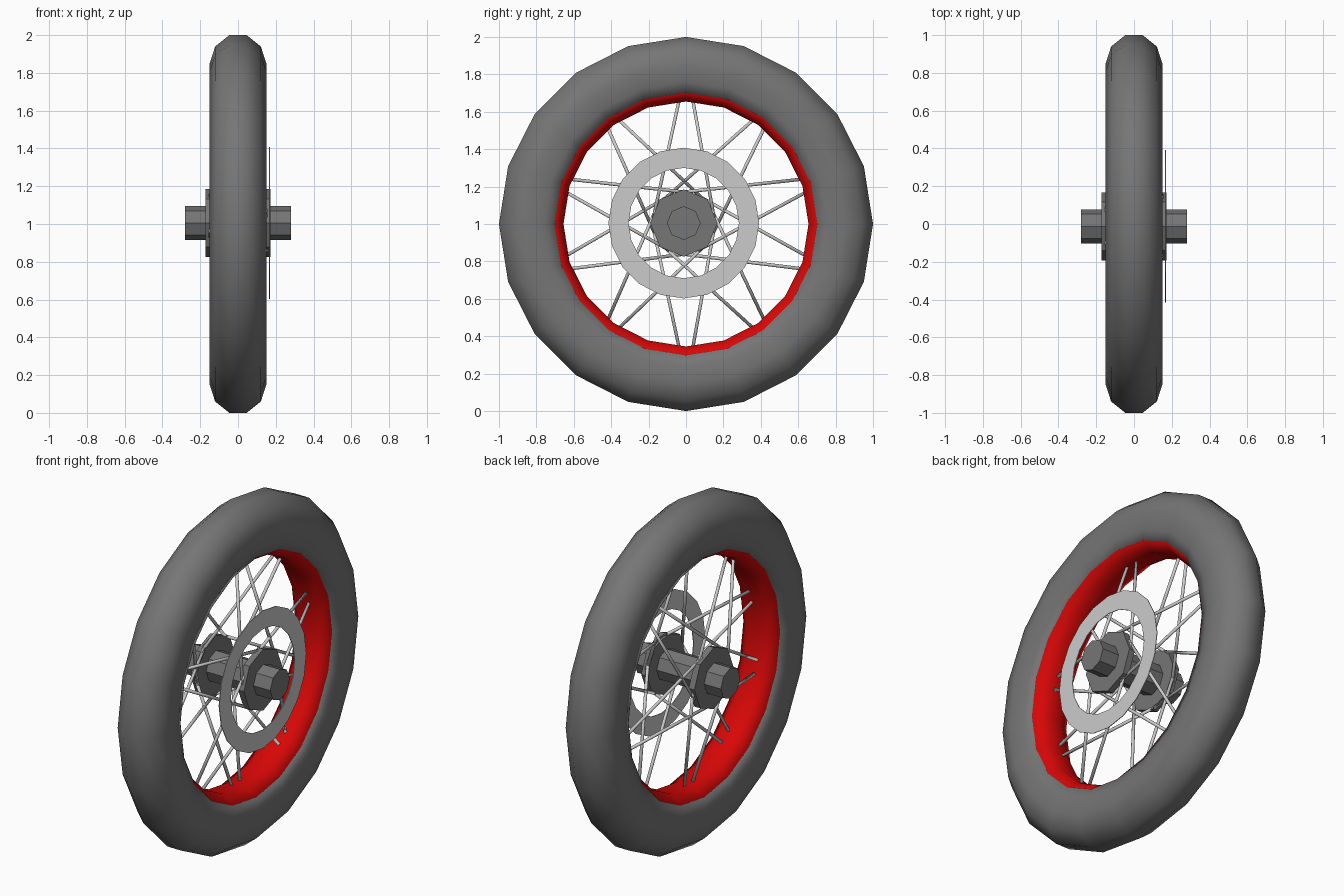
import bpy, bmesh
from math import sin, cos, pi, radians
from mathutils import Vector

if "Cube" in bpy.data.objects:
    bpy.data.objects.remove(bpy.data.objects["Cube"])

HUB = (-0.012, 1.005)   # y, z of the hub axis
DARK = (0.18, 0.18, 0.18, 1)
RED = (0.68, 0.002, 0.002, 1)


def make_object(name, bm, smooth=False, color=None):
    bmesh.ops.recalc_face_normals(bm, faces=bm.faces)
    for f in bm.faces:
        f.smooth = smooth
    me = bpy.data.meshes.new(name)
    bm.to_mesh(me)
    bm.free()
    ob = bpy.data.objects.new(name, me)
    bpy.context.collection.objects.link(ob)
    if color:
        mat = bpy.data.materials.new(name + "_paint")
        mat.diffuse_color = color
        mat.use_nodes = True
        mat.node_tree.nodes["Principled BSDF"].inputs["Base Color"].default_value = mat.diffuse_color
        me.materials.append(mat)
    return ob


def lathe(name, profile, sides, centre=(0, 1), closed=True, smooth=False, color=None):
    """Revolve an (x, radius) profile about the x axis; an open profile gets end caps."""
    bm = bmesh.new()
    rings = []
    for x, r in profile:
        rings.append([bm.verts.new((x, centre[0] + r * sin(2 * pi * i / sides),
                                    centre[1] + r * cos(2 * pi * i / sides)))
                      for i in range(sides)])
    n = len(rings)
    for k in range(n if closed else n - 1):
        a, b = rings[k], rings[(k + 1) % n]
        for i in range(sides):
            j = (i + 1) % sides
            bm.faces.new((a[i], a[j], b[j], b[i]))
    if not closed:
        bm.faces.new(rings[0])
        bm.faces.new(rings[-1])
    return make_object(name, bm, smooth, color)


def mirrored(half):
    return half + [(-x, r) for x, r in reversed(half)]


# Tyre: rounded section, smooth
lathe("tyre", mirrored([(0.118, 0.702), (0.130, 0.76), (0.15, 0.85), (0.121, 0.94), (0.046, 1.0)]),
      20, smooth=True, color=DARK)

# Red rim, bulging towards the hub
lathe("rim", mirrored([(0.115, 0.715), (0.118, 0.70), (0.05, 0.655)]), 20,
      smooth=True, color=RED)

# Axle through the hub, and a flange on each side
lathe("axle", [(-0.28, 0.09), (0.28, 0.09)], 8, HUB, closed=False, color=DARK)
for side, label in ((1, "right"), (-1, "left")):
    lathe(label + "_hub_flange", [(side * 0.135, 0.18), (side * 0.172, 0.18)], 8, HUB,
          closed=False, color=DARK)

# Brake disc on the right side
lathe("brake_disc", [(0.165, 0.295), (0.165, 0.403), (0.169, 0.403), (0.169, 0.295)], 20, HUB)

# Spokes: ten pairs, alternating between the two flanges
bm = bmesh.new()
for p in range(10):
    side = 1 if p % 2 == 0 else -1
    for turn in (1, -1):
        a = radians(36 * p + 3 * turn)
        b = radians(36 * p + 80 * turn)
        rim_end = Vector((side * 0.012, 0.67 * sin(a), 1 + 0.67 * cos(a)))
        hub_end = Vector((side * 0.15, HUB[0] + 0.165 * sin(b), HUB[1] + 0.165 * cos(b)))
        d = rim_end - hub_end
        made = bmesh.ops.create_cone(bm, cap_ends=True, segments=12, radius1=0.009,
                                     radius2=0.009, depth=d.length)["verts"]
        bmesh.ops.rotate(bm, verts=made, matrix=d.to_track_quat("Z", "Y").to_matrix())
        bmesh.ops.translate(bm, verts=made, vec=(rim_end + hub_end) / 2)
make_object("spokes", bm, smooth=True)
